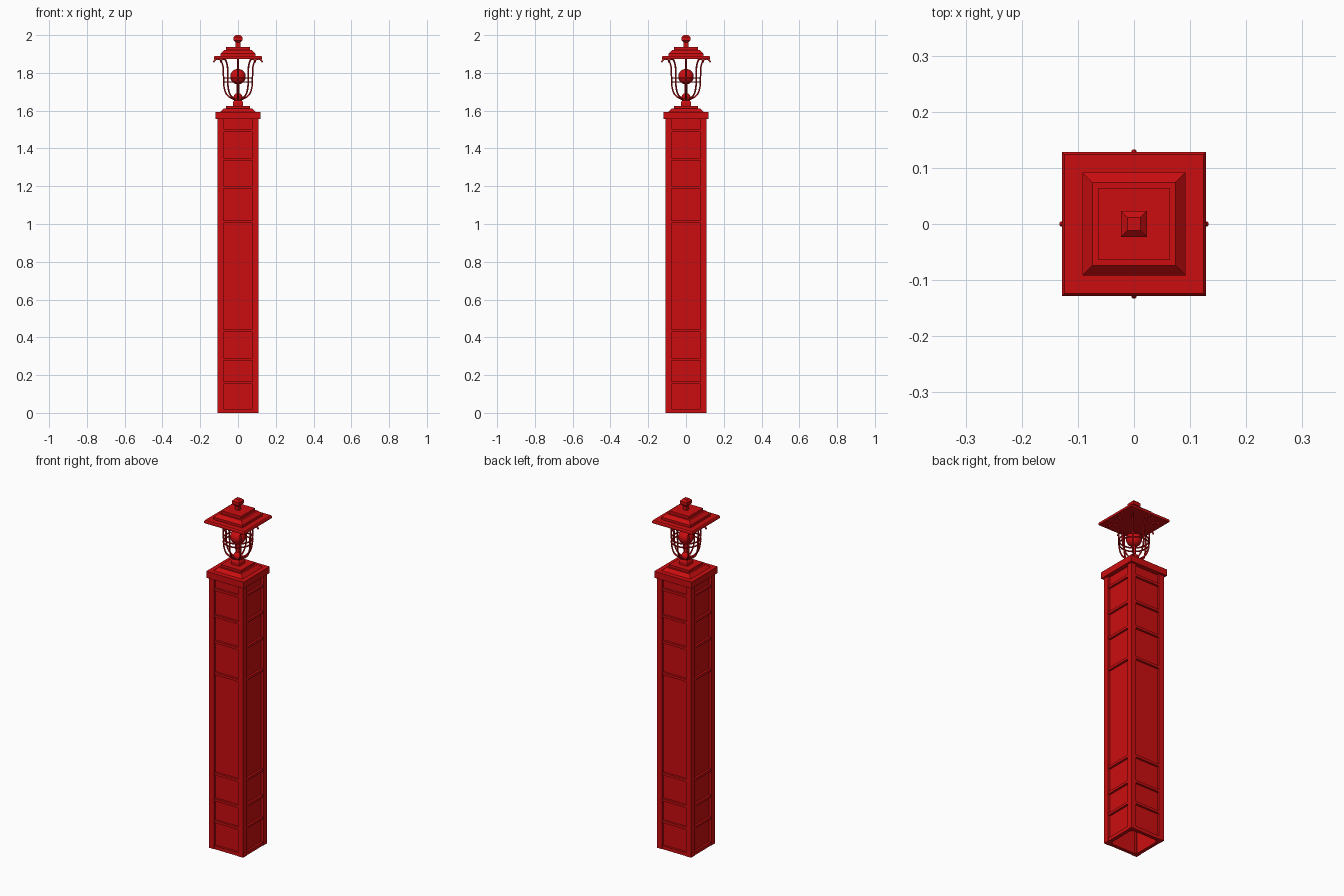
import bpy, bmesh
from math import cos, sin, pi, sqrt

cube = bpy.data.objects.get("Cube")
if cube:
    bpy.data.objects.remove(cube, do_unlink=True)

red = bpy.data.materials.new("red_paint")
red.use_nodes = True
RED = (0.6, 0.004, 0.005, 1)
red.diffuse_color = RED
red.node_tree.nodes["Principled BSDF"].inputs["Base Color"].default_value = RED


def finish(name, bm, smooth=False):
    bmesh.ops.recalc_face_normals(bm, faces=bm.faces)
    mesh = bpy.data.meshes.new(name)
    bm.to_mesh(mesh)
    bm.free()
    mesh.materials.append(red)
    for p in mesh.polygons:
        p.use_smooth = smooth
    obj = bpy.data.objects.new(name, mesh)
    bpy.context.collection.objects.link(obj)
    return obj


def square_loft(name, profile, closed=False):
    """Stack square rings given as (half width, height)."""
    bm = bmesh.new()
    rings = [[bm.verts.new((sx * h, sy * h, z)) for sx, sy in
              ((-1, -1), (1, -1), (1, 1), (-1, 1))] for h, z in profile]
    pairs = list(zip(rings, rings[1:]))
    if closed:
        pairs.append((rings[-1], rings[0]))
    for a, b in pairs:
        for i in range(4):
            j = (i + 1) % 4
            bm.faces.new((a[i], a[j], b[j], b[i]))
    if not closed:
        bm.faces.new(rings[0])
        bm.faces.new(rings[-1])
    return finish(name, bm)


def box(name, center, size):
    bm = bmesh.new()
    bmesh.ops.create_cube(bm, size=1)
    bmesh.ops.scale(bm, vec=size, verts=bm.verts)
    bmesh.ops.translate(bm, vec=center, verts=bm.verts)
    return finish(name, bm)


def ball(name, z, radius):
    bm = bmesh.new()
    bmesh.ops.create_uvsphere(bm, u_segments=24, v_segments=16, radius=radius)
    bmesh.ops.translate(bm, vec=(0, 0, z), verts=bm.verts)
    return finish(name, bm, True)


def tube(name, points, radius, cyclic=False):
    curve = bpy.data.curves.new(name, "CURVE")
    curve.dimensions = "3D"
    curve.bevel_depth = radius
    curve.bevel_resolution = 1
    curve.use_fill_caps = True
    curve.resolution_u = 4
    spline = curve.splines.new("BEZIER")
    spline.bezier_points.add(len(points) - 1)
    for bp, co in zip(spline.bezier_points, points):
        bp.co = co
        bp.handle_left_type = bp.handle_right_type = "AUTO"
    spline.use_cyclic_u = cyclic
    curve.materials.append(red)
    obj = bpy.data.objects.new(name, curve)
    bpy.context.collection.objects.link(obj)


# Hollow column: recessed panel walls, corner posts and crossbars
HALF, POST, TOP, PANEL = 0.108, 0.031, 1.56, 0.094
square_loft("panel_walls", [(PANEL, 0.005), (PANEL, TOP), (0.086, TOP), (0.086, 0.005)], closed=True)
for sx in (-1, 1):
    for sy in (-1, 1):
        c = HALF - POST / 2
        box("corner_post", (sx * c, sy * c, TOP / 2), (POST, POST, TOP))

bar_len, bar_depth = 2 * (HALF - POST), 0.02
bar_pos = 0.106 - bar_depth / 2
bars = [(0.01, 0.02)] + [(z, 0.014) for z in (0.159, 0.284, 0.434, 1.011, 1.194, 1.342, 1.495)]
for z, height in bars:
    for s in (-1, 1):
        box("crossbar", (0, s * bar_pos, z), (bar_len, bar_depth, height))
        box("crossbar", (s * bar_pos, 0, z), (bar_depth, bar_len, height))

# Cap and pedestal of the lantern
square_loft("column_cap", [(0.119, 1.557), (0.119, 1.594)])
square_loft("pedestal_slope", [(0.092, 1.594), (0.074, 1.612)])
square_loft("pedestal_plate", [(0.064, 1.612), (0.064, 1.626)])
square_loft("pedestal_block", [(0.027, 1.626), (0.027, 1.643), (0.02, 1.655)])

# Lamp: lower knob, stem and globe
ball("lower_knob", 1.668, 0.025)
tube("lamp_stem", [(0, 0, 1.66), (0, 0, 1.75)], 0.009)
ball("lamp_globe", 1.78, 0.041)

# Cage: eight curled arms and two rings
arm = [(0.130, 1.857), (0.118, 1.871), (0.098, 1.871), (0.082, 1.845), (0.077, 1.79),
       (0.073, 1.72), (0.055, 1.68), (0.015, 1.656)]
for i in range(8):
    a = i * pi / 4
    tube("cage_arm", [(r * cos(a), r * sin(a), z) for r, z in arm], 0.0045)
for z in (1.773, 1.752):
    tube("cage_ring", [(0.076 * cos(k * pi / 4), 0.076 * sin(k * pi / 4), z)
                       for k in range(8)], 0.004, True)

# Roof and finial
square_loft("roof_eave", [(0.128, 1.873), (0.128, 1.883), (0.124, 1.889)])
square_loft("roof_slope", [(0.092, 1.889), (0.092, 1.903), (0.074, 1.921)])
square_loft("roof_plate", [(0.064, 1.921), (0.064, 1.937)])
square_loft("finial", [(0.012, 1.937), (0.012, 1.96), (0.023, 1.971), (0.023, 1.989), (0.012, 2.0)])
